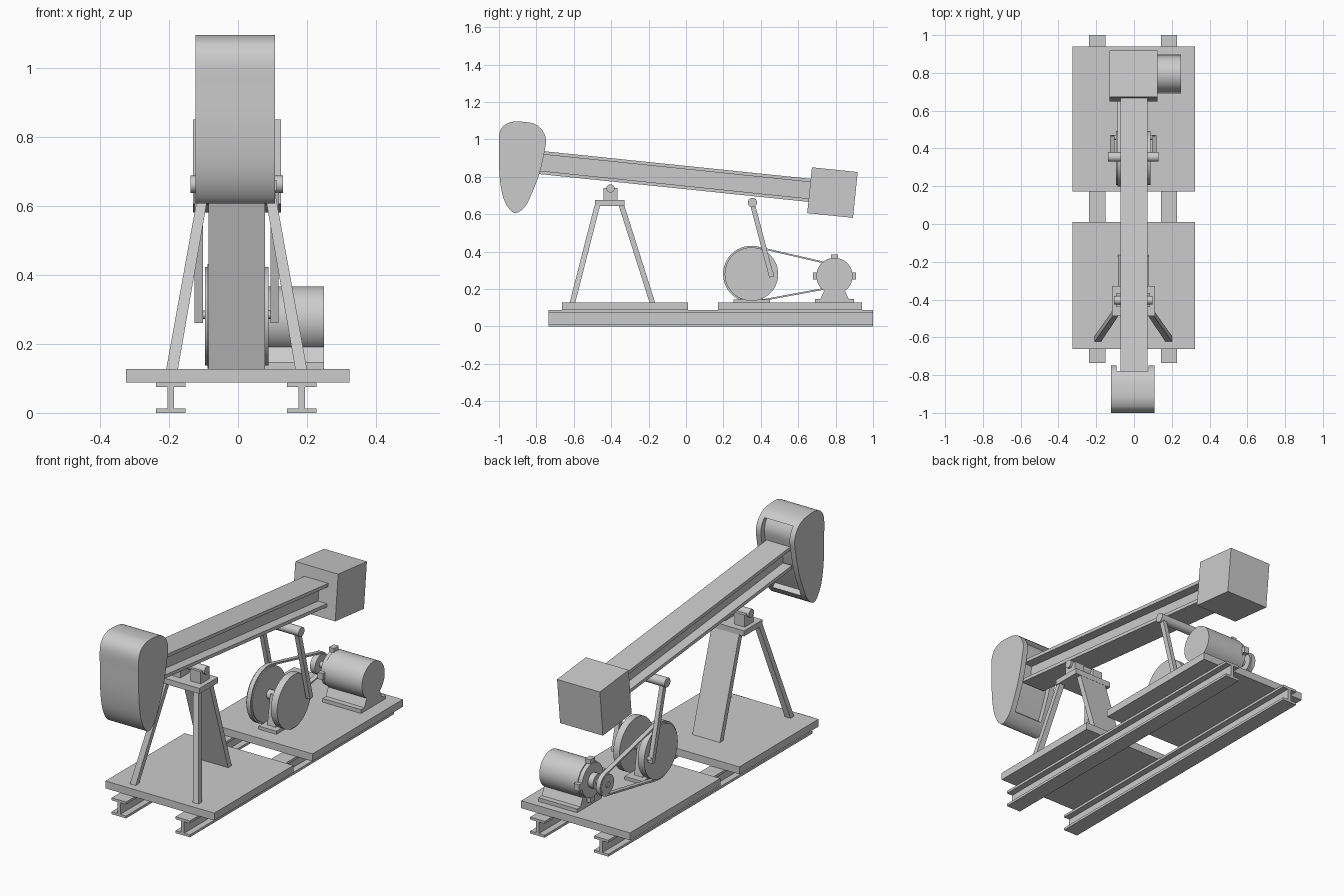
import bpy, bmesh, math
from mathutils import Vector, Matrix

if "Cube" in bpy.data.objects:
    bpy.data.objects.remove(bpy.data.objects["Cube"], do_unlink=True)

steel = bpy.data.materials.new("plain grey steel")
steel.use_nodes = True
GREY = (0.6, 0.6, 0.6, 1)
steel.diffuse_color = GREY
steel.node_tree.nodes["Principled BSDF"].inputs["Base Color"].default_value = GREY
CX = -0.004  # shared centre plane of the machinery


def finish(name, bm, smooth=False):
    bmesh.ops.recalc_face_normals(bm, faces=bm.faces)
    me = bpy.data.meshes.new(name)
    bm.to_mesh(me)
    bm.free()
    me.materials.append(steel)
    ob = bpy.data.objects.new(name, me)
    bpy.context.collection.objects.link(ob)
    if smooth:
        bpy.ops.object.select_all(action='DESELECT')
        ob.select_set(True)
        bpy.context.view_layer.objects.active = ob
        bpy.ops.object.shade_smooth_by_angle(angle=math.radians(32))
    return ob


def box(name, x, y, z, tilt=0.0):
    """Box from (min, max) ranges, tilted about x through its centre."""
    bm = bmesh.new()
    c = Vector([sum(r) / 2 for r in (x, y, z)])
    s = [r[1] - r[0] for r in (x, y, z)]
    bmesh.ops.create_cube(bm, size=1, matrix=Matrix.Translation(c)
                          @ Matrix.Rotation(tilt, 4, 'X') @ Matrix.Diagonal((*s, 1)))
    return finish(name, bm)


def rod(name, x0, x1, y, z, r, sides=48):
    """Cylinder lying along x."""
    bm = bmesh.new()
    bmesh.ops.create_cone(bm, cap_ends=True, segments=sides, radius1=r, radius2=r, depth=x1 - x0,
                          matrix=Matrix.Translation(((x0 + x1) / 2, y, z))
                          @ Matrix.Rotation(math.pi / 2, 4, 'Y'))
    return finish(name, bm, True)


def loft(name, low, high):
    """Straight post between two level rectangles (x, y, z, half x, half y)."""
    bm = bmesh.new()
    rings = [[bm.verts.new((x + a * hx, y + b * hy, z))
              for a, b in ((-1, -1), (1, -1), (1, 1), (-1, 1))] for x, y, z, hx, hy in (low, high)]
    for ring in rings:
        bm.faces.new(ring)
    for i in range(4):
        j = (i + 1) % 4
        bm.faces.new((rings[0][i], rings[0][j], rings[1][j], rings[1][i]))
    return finish(name, bm)


def extrude_x(name, profile, x0, x1, smooth=True):
    """Sweep a closed (y, z) outline along x."""
    bm = bmesh.new()
    face = bm.faces.new([bm.verts.new((x0, y, z)) for y, z in profile])
    out = bmesh.ops.extrude_face_region(bm, geom=[face])["geom"]
    bmesh.ops.translate(bm, vec=(x1 - x0, 0, 0), verts=[v for v in out if isinstance(v, bmesh.types.BMVert)])
    return finish(name, bm, smooth)


def spline(pts, n=4):
    """Closed smooth curve through the points."""
    res, k = [], len(pts)
    for i in range(k):
        a, b, c, d = (Vector(pts[(i + o) % k]) for o in (-1, 0, 1, 2))
        for s in range(n):
            t = s / n
            res.append(tuple(0.5 * (2 * b + (c - a) * t + (2 * a - 5 * b + 4 * c - d) * t * t
                                    + (3 * b - a - 3 * c + d) * t ** 3)))
    return res


# Skid: two I-section rails carrying two deck plates
for side, x in (("left", 0.185), ("right", -0.195)):
    yr = (-0.735, 1.0)
    box(side + "_rail_bottom_flange", (x - .043, x + .043), yr, (0, .013))
    box(side + "_rail_top_flange", (x - .043, x + .043), yr, (.075, .088))
    box(side + "_rail_web", (x - .009, x + .009), yr, (.013, .075))
box("front_deck", (-.325, .323), (-.663, .01), (.088, .128))
box("rear_deck", (-.325, .323), (.172, .94), (.088, .128))

# Support tower: two splayed front legs, one broad rear plate, cap and bearing
for side, s in (("left", 1), ("right", -1)):
    loft(side + "_front_leg", (CX + s * .187, -.607, .128, .017, .015),
         (CX + s * .095, -.474, .648, .015, .015))
    box(side + "_bearing_lug", sorted((CX + s * .03, CX + s * .09)), (-.44, -.365), (.675, .74))
loft("rear_leg_plate", (CX, -.18, .128, .082, .015), (CX, -.345, .648, .082, .015))
box("tower_cap", (CX - .112, CX + .115), (-.487, -.328), (.645, .675))
rod("tower_pivot_pin", CX - .103, CX + .103, -.404, .738, .022, 24)

# Walking beam: tilted I-section
TILT = math.radians(-5.9)
mid, half = Vector((-.055, .802)), .745
up = Vector((-math.sin(TILT), math.cos(TILT)))
for part, off, t, w in (("top_flange", .053, .018, .071), ("web", 0, .09, .018),
                        ("bottom_flange", -.053, .018, .071)):
    c = mid + up * off
    box("beam_" + part, (-w, w), (c.x - half, c.x + half), (c.y - t / 2, c.y + t / 2), TILT)
box("counterweight", (-.13, .125), (.66, .906), (.593, .839), TILT)

# Curved beam head: two cheeks around a core recessed at the back
outline = [(-.981, 1.067), (-.949, 1.088), (-.906, 1.096), (-.826, 1.088), (-.778, 1.061),
           (-.749, 1.005), (-.757, .933), (-.783, .82), (-.821, .719), (-.858, .644), (-.909, .607),
           (-.949, .634), (-.981, .703), (-.997, .81), (-1, .944), (-.999, 1.024)]
cheek = spline(outline)
core = [(y - .03, z) if y > -.87 and .66 < z < 1.055 else (y, z) for y, z in cheek]
extrude_x("head_right_cheek", cheek, -.123, -.093)
extrude_x("head_core", core, -.093, .078)
extrude_x("head_left_cheek", cheek, .078, .108)

# Crank: twin discs on a pedestal, with connecting arms up to the beam
CY, CZ, CR = .35, .28, .143
box("crank_foot", (-.055, .05), (.255, .45), (.128, .145))
loft("crank_pedestal", (CX, CY, .145, .025, .06), (CX, CY, .30, .025, .035))
rod("crank_shaft", -.09, .085, CY, CZ, .025, 24)
for side, s in (("left", 1), ("right", -1)):
    rod(side + "_crank_disc", *sorted((CX + s * .055, CX + s * .092)), CY, CZ, CR, 64)
    rod(side + "_crank_pin", *sorted((CX + s * .09, CX + s * .115)), .457, .285, .012, 16)
    box(side + "_connecting_arm", sorted((CX + s * .098, CX + s * .122)),
        (.392, .418), (.258, .672), math.atan2(.105, .4))
rod("beam_cross_pin", -.138, .13, .355, .663, .025, 24)

# Motor: body, flange with four tabs, feet
MY, MZ, MR = .794, .27, .097
rod("motor_body", .022, .25, MY, MZ, MR, 64)
rod("motor_flange", .0, .022, MY, MZ, MR - .006, 64)
for name, dy, dz, hy, hz in (("top", 0, 1, .02, .012), ("front", -1, 0, .012, .018),
                             ("back", 1, 0, .012, .018), ("bottom", 0, -1, .02, .012)):
    y, z = MY + dy * .104, MZ + dz * .104
    box("motor_%s_tab" % name, (.0, .03), (y - hy, y + hy), (z - hz, z + hz))
box("motor_foot", (.02, .25), (.69, .898), (.128, .148))
loft("motor_pedestal", (.135, MY, .148, .115, .075), (.135, MY, .20, .115, .052))
rod("motor_shaft", -.095, .0, MY, MZ, .016, 24)
rod("motor_hub", -.03, .0, MY, MZ, .04, 32)
rod("motor_pulley", -.09, -.06, MY, MZ, .053, 40)


# Drive belt: a thin band around the right disc and the pulley
def belt_loop(extra):
    a = math.acos((CR - .053) / (MY - CY))  # tangent angle
    pts = []
    for y, z, r, t0, t1 in ((CY, CZ, CR, a, 2 * math.pi - a), (MY, MZ, .053, -a, a)):
        for i in range(25):
            t = t0 + (t1 - t0) * i / 24
            pts.append((y + (r + extra) * math.cos(t), z + (r + extra) * math.sin(t)))
    return pts


bm = bmesh.new()
rings = [[bm.verts.new((x, y, z)) for y, z in belt_loop(e)]
         for x, e in ((-.088, 0), (-.088, .009), (-.064, .009), (-.064, 0))]
for k in range(4):
    r0, r1 = rings[k], rings[(k + 1) % 4]
    for i in range(len(r0)):
        j = (i + 1) % len(r0)
        bm.faces.new((r0[i], r0[j], r1[j], r1[i]))
finish("drive_belt", bm, True)
